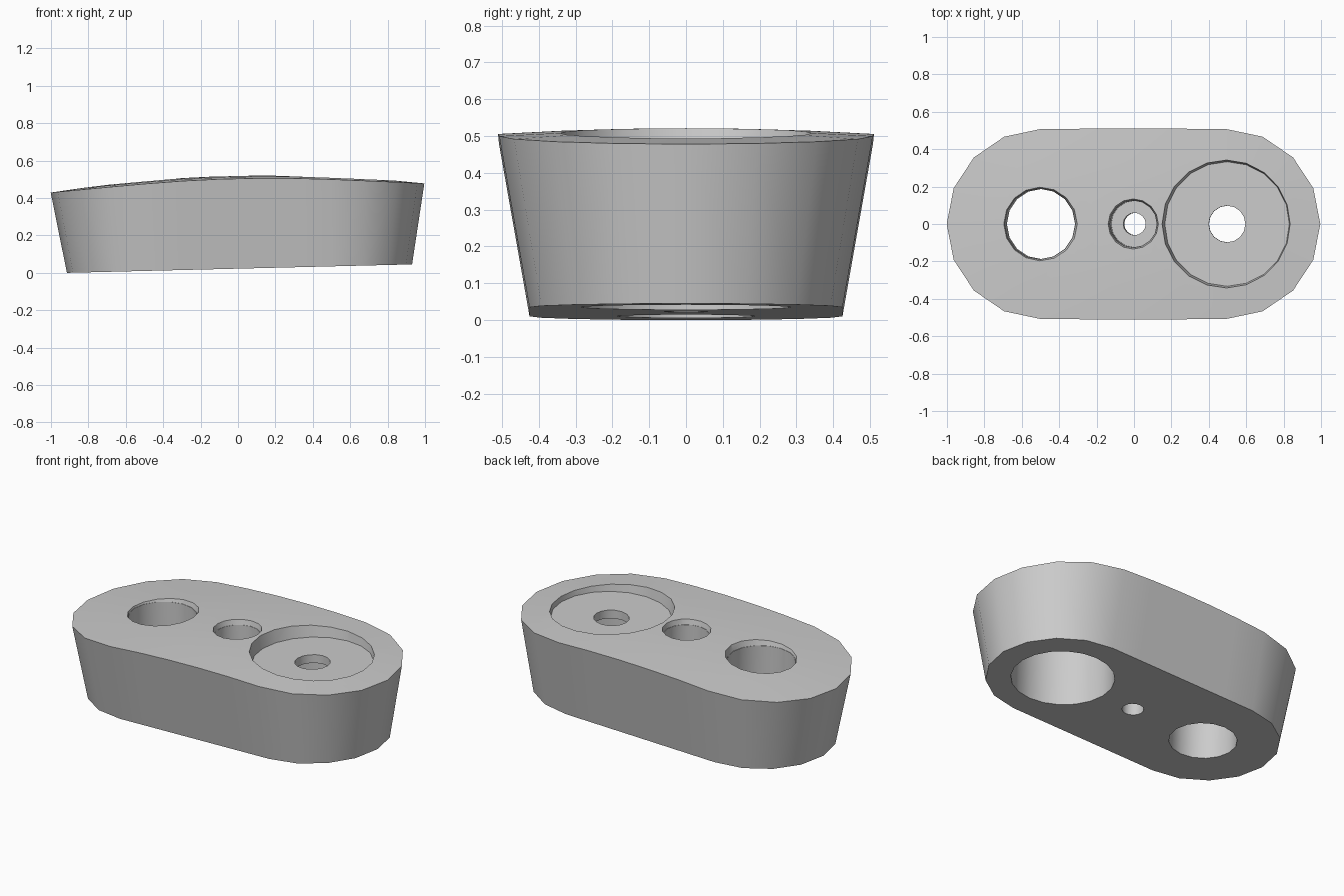
import bpy, bmesh, math
from mathutils import Matrix

cube = bpy.data.objects.get("Cube")
if cube:
    bpy.data.objects.remove(cube, do_unlink=True)

HALF = 0.498       # distance from the middle to each end centre
ARC = 8            # facets around each rounded end
SIDE = 5           # divisions along each straight side

grey = bpy.data.materials.new("plain grey")
grey.use_nodes = True
colour = (0.6, 0.6, 0.6, 1)
grey.diffuse_color = colour
grey.node_tree.nodes["Principled BSDF"].inputs["Base Color"].default_value = colour


def dome(x, y):
    return 0.497 - 0.066 * x * x - 0.06 * y * y


def outline(r):
    """Rounded slot outline, anticlockwise."""
    pts = []
    for s in (1, -1):
        for i in range(ARC + 1):
            a = math.pi * (i / ARC - 0.5)
            pts.append((s * (HALF + r * math.cos(a)), s * r * math.sin(a)))
        for i in range(1, SIDE):
            pts.append((s * HALF * (1 - 2 * i / SIDE), s * r))
    return pts


def make_object(name, bm):
    mesh = bpy.data.meshes.new(name)
    bm.to_mesh(mesh)
    bm.free()
    mesh.materials.append(grey)
    obj = bpy.data.objects.new(name, mesh)
    bpy.context.collection.objects.link(obj)
    return obj


# Tapered body: flat base, flared wall, gently domed top
bm = bmesh.new()
rings = [[bm.verts.new((x, y, 0)) for x, y in outline(0.425)]]
rim = []
for (bx, by), (tx, ty) in zip(outline(0.425), outline(0.51)):
    t = dome(tx, ty) / 0.48
    rim.append((bx + (tx - bx) * t, by + (ty - by) * t))
spine = outline(0)
for k in (1, 0.66, 0.33, 0):
    ring = []
    for (x, y), (sx, sy) in zip(rim, spine):
        px, py = sx + (x - sx) * k, sy + (y - sy) * k
        ring.append(bm.verts.new((px, py, dome(px, py))))
    rings.append(ring)
n = len(spine)
bm.faces.new(rings[0][::-1])
for low, high in zip(rings, rings[1:]):
    for i in range(n):
        j = (i + 1) % n
        bm.faces.new((low[i], low[j], high[j], high[i]))
bmesh.ops.remove_doubles(bm, verts=bm.verts, dist=0.0005)
bmesh.ops.triangulate(bm, faces=[f for f in bm.faces if len(f.verts) == 4])
bmesh.ops.recalc_face_normals(bm, faces=bm.faces)
body = make_object("slotted_body", bm)


# Bores and recesses
def bore(name, x, r_low, r_high, z0, z1, sides=16):
    bm = bmesh.new()
    bmesh.ops.create_cone(bm, cap_ends=True, segments=sides, radius1=r_low,
                          radius2=r_high, depth=z1 - z0,
                          matrix=Matrix.Translation((x, 0, (z0 + z1) / 2)))
    cutter = make_object(name, bm)
    mod = body.modifiers.new(name, "BOOLEAN")
    mod.operation = "DIFFERENCE"
    mod.solver = "EXACT"
    mod.object = cutter
    return cutter


cutters = [
    bore("open_bore_cutter", -0.5, 0.188, 0.188, -0.1, 0.7),
    bore("open_bore_lip_cutter", -0.5, 0.19, 0.205, 0.455, 0.505),
    bore("screw_hole_cutter", 0, 0.06, 0.06, -0.1, 0.7),
    bore("screw_head_cutter", 0, 0.125, 0.125, 0.22, 0.7),
    bore("screw_lip_cutter", 0, 0.127, 0.14, 0.465, 0.52),
    bore("dish_cutter", 0.5, 0.333, 0.35, 0.42, 0.52, 20),
    bore("dish_hole_cutter", 0.5, 0.098, 0.098, 0.3, 0.7),
    bore("underside_bore_cutter", 0.5, 0.285, 0.285, -0.1, 0.37, 20),
]

bpy.ops.object.select_all(action="DESELECT")
body.select_set(True)
bpy.context.view_layer.objects.active = body
for mod in list(body.modifiers):
    bpy.ops.object.modifier_apply(modifier=mod.name)
for c in cutters:
    bpy.data.objects.remove(c, do_unlink=True)

# Slight lean toward the right end, then smooth the rounded walls
body.data.transform(Matrix.Translation((0.008, 0, 0.0225)) @ Matrix.Rotation(-0.0245, 4, "Y"))
bpy.ops.object.shade_smooth_by_angle(angle=math.radians(30))
